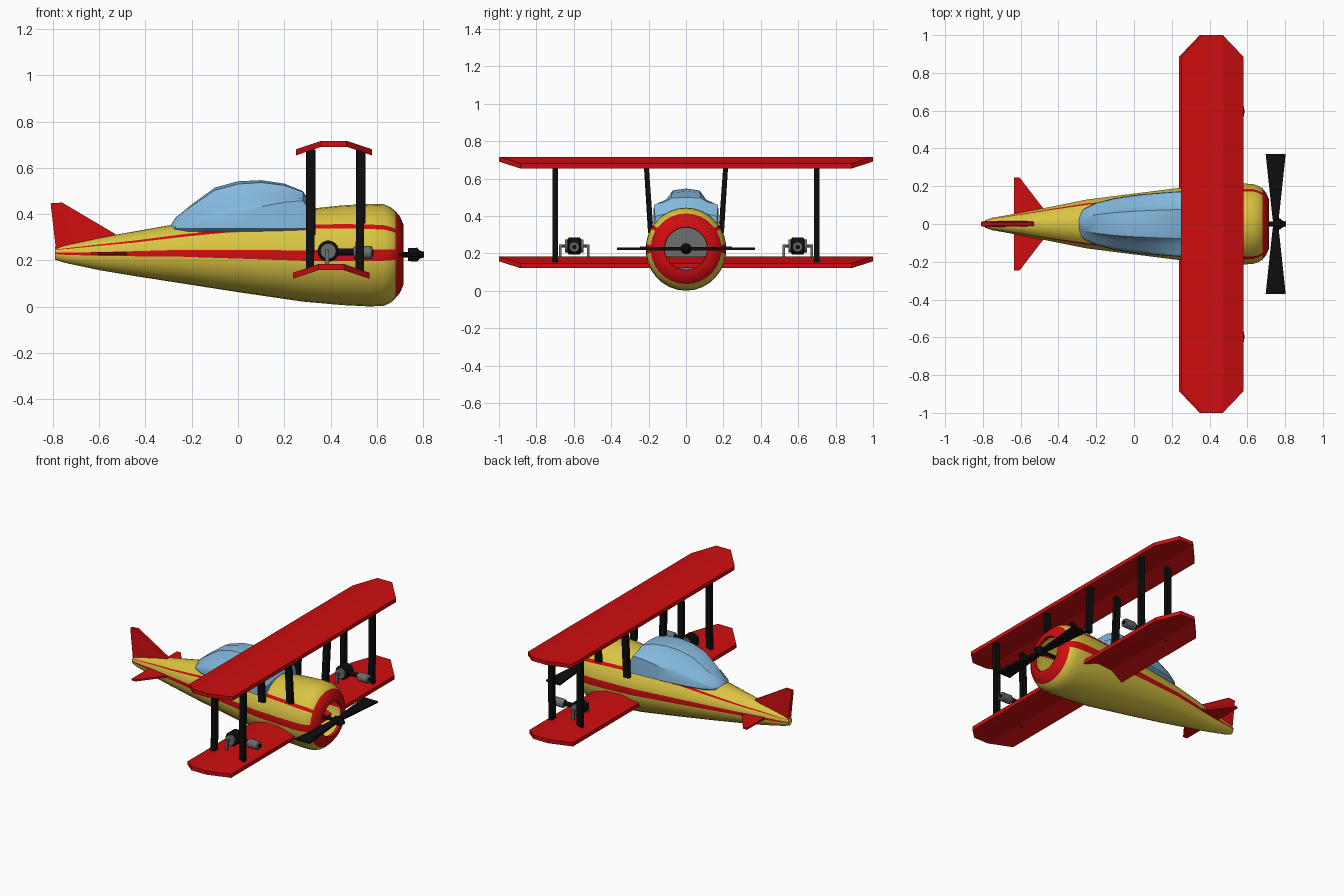
import bpy, bmesh, math
from mathutils import Vector

if "Cube" in bpy.data.objects:
    bpy.data.objects.remove(bpy.data.objects["Cube"])


def mat(name, r, g, b):
    m = bpy.data.materials.new(name)
    m.diffuse_color = (r, g, b, 1)
    m.use_nodes = True
    m.node_tree.nodes["Principled BSDF"].inputs["Base Color"].default_value = m.diffuse_color
    return m


RED = mat("red paint", 0.62, 0.004, 0.005)
YELLOW = mat("yellow paint", 0.70, 0.55, 0.055)
BLUE = mat("blue glass", 0.23, 0.48, 0.72)
BLACK = mat("black", 0.004, 0.004, 0.004)
GREY = mat("grey metal", 0.15, 0.16, 0.165)


def finish(name, bm, mats, smooth=None, fix=True):
    if fix:
        bmesh.ops.recalc_face_normals(bm, faces=bm.faces)
    me = bpy.data.meshes.new(name)
    bm.to_mesh(me)
    bm.free()
    for m in mats:
        me.materials.append(m)
    ob = bpy.data.objects.new(name, me)
    bpy.context.collection.objects.link(ob)
    if smooth:
        bpy.ops.object.select_all(action='DESELECT')
        ob.select_set(True)
        bpy.context.view_layer.objects.active = ob
        bpy.ops.object.shade_smooth_by_angle(angle=math.radians(smooth))
    return ob


def loft(name, rings, mats, rule=None, start=True, end=True, smooth=None):
    """Skin closed rings of points; rule(ring, column) gives the material slot."""
    bm = bmesh.new()
    vs = [[bm.verts.new(p) for p in r] for r in rings]
    n = len(rings[0])
    for i in range(len(vs) - 1):
        for j in range(n):
            k = (j + 1) % n
            f = bm.faces.new((vs[i][j], vs[i][k], vs[i + 1][k], vs[i + 1][j]))
            if rule:
                f.material_index = rule(i, j)
    if start:
        bm.faces.new(vs[0][::-1])
    if end:
        bm.faces.new(vs[-1])
    return finish(name, bm, mats, smooth)


def lathe(name, origin, axis, profile, m, n=20):
    """Turned part: profile is (distance along axis, radius)."""
    a = Vector(axis)
    u = a.orthogonal().normalized()
    w = a.cross(u)
    rings = [[Vector(origin) + a * d + (u * math.cos(2 * math.pi * i / n) + w * math.sin(2 * math.pi * i / n)) * r
              for i in range(n)] for d, r in profile]
    return loft(name, rings, [m], smooth=35)


def beam(name, p, q, wx, wy, m):
    """Box-section post between two points (horizontal ends)."""
    corners = [(-1, -1), (1, -1), (1, 1), (-1, 1)]
    return loft(name, [[(c[0] + a * wx / 2, c[1] + b * wy / 2, c[2]) for a, b in corners] for c in (p, q)], [m])


# Fuselage: x, half width, top, bottom
hull = [(-.79, .02, .258, .203), (-.75, .033, .268, .19), (-.6, .06, .298, .158), (-.45, .09, .325, .133),
        (-.25, .13, .36, .102), (0, .162, .39, .063), (.28, .197, .42, .022), (.45, .211, .438, .007),
        (.57, .216, .445, .001), (.63, .213, .443, .004), (.66, .203, .43, .017), (.68, .19, .414, .036),
        (.70, .165, .39, .06), (.715, .13, .355, .095), (.715, .115, .34, .11), (.695, .113, .338, .112)]


def hull_angles(x):
    s = 33 + 9 * max(0, 1 - abs(x - .1) / .5)
    half = [-78, -66, -54, -42, -30, -18, -6.5, 6.5, 19, s - 3, s + 3, 54, 66, 78]
    return [-90] + half + [90] + [180 - a for a in reversed(half)]


rings = []
for x, w, t, b in hull:
    rings.append([(x, w * math.cos(math.radians(a)), (t + b) / 2 + (t - b) / 2 * math.sin(math.radians(a)))
                  for a in hull_angles(x)])
stripe = (7, 10, 29 - 10, 29 - 7)
loft("fuselage", rings, [YELLOW, RED], lambda i, j: int(i >= 11 or j in stripe), end=False, smooth=40)

# Engine bulkhead seen through the open nose
lathe("engine_bulkhead", (.37, 0, .222), (1, 0, 0), [(0, .195), (.01, .195)], GREY, 32)

# Canopy: x, half width, side crease height, top
canopy = [(-.29, .035, .345, .355), (-.27, .075, .352, .385), (-.2, .11, .373, .442), (-.1, .135, .40, .515),
          (0, .15, .424, .542), (.1, .16, .444, .547), (.2, .168, .459, .532), (.28, .172, .462, .50),
          (.325, .165, .40, .43)]
rings = []
for x, w, c, t in canopy:
    h = t - c
    half = [(.45, t - .1 * h), (.65, c + .38 * h), (.9, c + .12 * h), (1, c - .1 * h), (1.02, .338), (.6, .30)]
    rings.append([(x, 0, t)] + [(x, w * y, z) for y, z in half] + [(x, -w * y, z) for y, z in reversed(half)])
loft("canopy", rings, [BLUE], smooth=28)

# Two arched wings with clipped tips
for name, dx, z in (("upper_wing", 0, .68), ("lower_wing", -.012, .147)):
    rings = []
    for x, rise, s in ((.25, 0, .885), (.36, .037, 1), (.47, .037, 1), (.58, 0, .885)):
        rings.append([(x + dx, -s, z + rise - .026), (x + dx, s, z + rise - .026),
                      (x + dx, s, z + rise), (x + dx, -s, z + rise)])
    loft(name, rings, [RED])

# Tail fin and tailplane
fin = [((-.81, .447), (-.785, .23)), ((-.76, .45), (-.70, .24)), ((-.53, .314), (-.53, .27))]
loft("tail_fin", [[(a[0], -.011, a[1]), (a[0], .011, a[1]), (b[0], .016, b[1]), (b[0], -.016, b[1])]
                  for a, b in fin], [RED])
plan = [(-.245, -.635, -.605), (-.05, -.635, -.455), (.05, -.635, -.455), (.245, -.635, -.605)]
loft("tailplane", [[(a, y, .224), (b, y, .224), (b, y, .236), (a, y, .236)] for y, a, b in plan], [RED])

# Propeller with hub and shaft
lathe("propeller_hub", (0, 0, .225), (1, 0, 0),
      [(.38, .012), (.735, .012), (.736, .028), (.775, .03), (.785, .018), (.805, .012)], BLACK, 16)
for s, side in ((1, "left"), (-1, "right")):
    blade = [(.01, .014, .010), (.08, .022, .009), (.37, .053, .006)]
    loft(side + "_propeller_blade",
         [[(.75 - w, s * y, .225 - t), (.75 + w, s * y, .225 - t), (.75 + w, s * y, .225 + t),
           (.75 - w, s * y, .225 + t)] for y, w, t in blade], [BLACK])

    # Wing struts
    for x, pos in ((.315, "rear"), (.53, "front")):
        beam(f"{side}_{pos}_outer_strut", (x - .004, s * .70, .15), (x, s * .70, .68), .036, .03, BLACK)
        beam(f"{side}_{pos}_inner_strut", (x, s * .19, .31 if pos == "rear" else .36),
             (x, s * .213, .68), .042, .026, BLACK)

    # Wing gun: drum, neck, barrel and bracket
    y, z = s * .597, .24
    lathe(side + "_gun_drum", (.39, y, z), (0, 1, 0), [(-.036, .036), (-.03, .046), (.03, .046), (.036, .036)], BLACK)
    lathe(side + "_gun_cap", (.39, y, z), (0, 1, 0), [(-.05, .034), (.05, .034)], GREY)
    lathe(side + "_gun_neck", (0, y, .237), (1, 0, 0), [(.43, .016), (.51, .016)], BLACK, 12)
    lathe(side + "_gun_barrel", (0, y, .234), (1, 0, 0), [(.50, .024), (.51, .029), (.575, .029), (.582, .024)], GREY)
    lathe(side + "_gun_muzzle", (0, y, .234), (1, 0, 0), [(.578, .013), (.586, .013)], BLACK, 12)
    lathe(side + "_gun_axle", (.385, y, .24), (0, 1, 0), [(-.08, .009), (.08, .009)], GREY, 8)
    for d in (-.075, .075):
        beam(f"{side}_gun_bracket", (.385, y + d, .17), (.385, y + d, .248), .018, .012, GREY)
